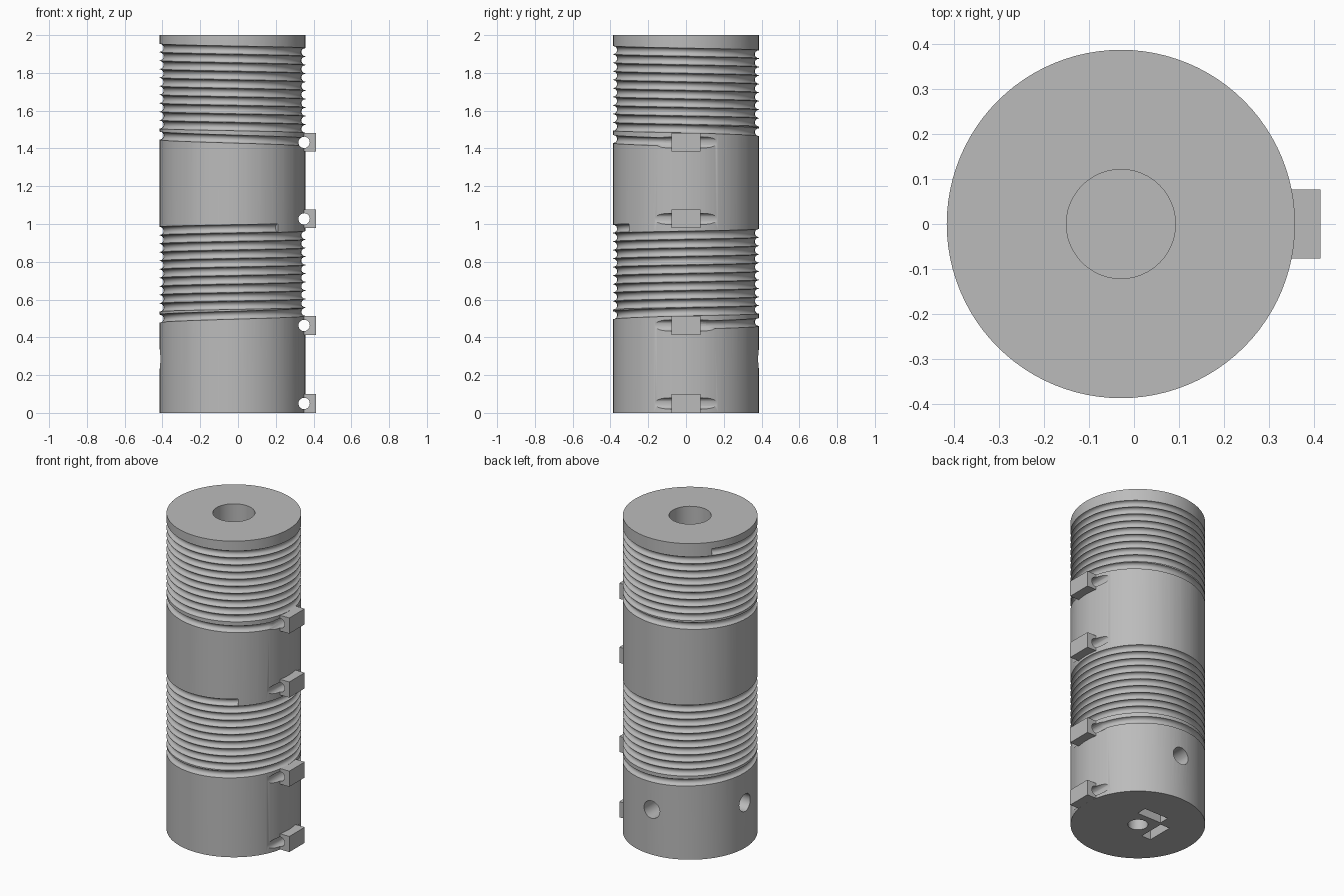
import bpy, bmesh
from math import pi, cos, sin, radians
from mathutils import Matrix, Vector

if "Cube" in bpy.data.objects:
    bpy.data.objects.remove(bpy.data.objects["Cube"])

AXIS_X = -0.029       # drum axis, offset so the whole model is centred
R = 0.386             # drum radius
EYE_Z = (0.05, 0.463, 1.027, 1.432)

grey = bpy.data.materials.new("plain grey")
grey.use_nodes = True
grey.diffuse_color = (0.5, 0.5, 0.5, 1)
grey.node_tree.nodes["Principled BSDF"].inputs["Base Color"].default_value = (0.5, 0.5, 0.5, 1)


def make(name, bm):
    bmesh.ops.recalc_face_normals(bm, faces=bm.faces)
    mesh = bpy.data.meshes.new(name)
    bm.to_mesh(mesh)
    bm.free()
    mesh.materials.append(grey)
    obj = bpy.data.objects.new(name, mesh)
    bpy.context.collection.objects.link(obj)
    return obj


def cylinder(name, radius, start, end, segments=32):
    start, end = Vector(start), Vector(end)
    axis = end - start
    turn = axis.to_track_quat('Z', 'Y').to_matrix().to_4x4()
    bm = bmesh.new()
    bmesh.ops.create_cone(bm, cap_ends=True, segments=segments, radius1=radius, radius2=radius,
                          depth=axis.length, matrix=Matrix.Translation((start + end) / 2) @ turn)
    return make(name, bm)


def box(name, low, high):
    low, high = Vector(low), Vector(high)
    bm = bmesh.new()
    bmesh.ops.create_cube(bm, size=1, matrix=Matrix.Translation((low + high) / 2)
                          @ Matrix.Diagonal((*(high - low), 1)))
    return make(name, bm)


def helix(name, z0, lead, pitch, turns, hand, radius=0.0215, steps=64, sides=14):
    """Round rope following the drum: a steeper first turn, then an even pitch."""
    bm = bmesh.new()
    rings = []
    count = int(turns * steps)
    for i in range(count + 1):
        t = turns * i / count
        a = hand * 2 * pi * t
        z = z0 + lead * min(t, 1) + pitch * max(t - 1, 0)
        ring = []
        for k in range(sides):
            b = 2 * pi * (k + 0.5) / sides
            r = R + radius * cos(b)
            ring.append(bm.verts.new((AXIS_X + r * cos(a), r * sin(a), z + radius * sin(b))))
        rings.append(ring)
    for p, q in zip(rings, rings[1:]):
        for k in range(sides):
            n = (k + 1) % sides
            bm.faces.new((p[k], p[n], q[n], q[k]))
    bm.faces.new(rings[0])
    bm.faces.new(rings[-1])
    return make(name, bm)


def cut(target, cutter, keep=False):
    mod = target.modifiers.new("cut", 'BOOLEAN')
    mod.operation = 'DIFFERENCE'
    mod.solver = 'EXACT'
    mod.object = cutter
    bpy.context.view_layer.objects.active = target
    bpy.ops.object.modifier_apply(modifier=mod.name)
    if not keep:
        bpy.data.objects.remove(cutter)


# Drum body
drum = cylinder("drum", R, (AXIS_X, 0, 0), (AXIS_X, 0, 2), 96)

# Rope grooves, wound in opposite directions
cut(drum, helix("lower_groove_cutter", 0.463, 0.072, 0.0451, 10.857, 1))
cut(drum, helix("upper_groove_cutter", 1.432, 0.072, 0.0451, 10.6, -1))

# Bearing bore in the top and shaft bore in the bottom
cut(drum, cylinder("top_bore_cutter", 0.121, (AXIS_X, 0, 1.7), (AXIS_X, 0, 2.1), 48))
cut(drum, cylinder("shaft_bore_cutter", 0.058, (AXIS_X, 0, -0.1), (AXIS_X, 0, 0.5)))

# Set screw holes with nut slots open at the bottom
screw_z = 0.285
cut(drum, cylinder("back_screw_cutter", 0.055, (AXIS_X, 0, screw_z), (AXIS_X, 0.5, screw_z)))
cut(drum, cylinder("right_screw_cutter", 0.055, (AXIS_X, 0, screw_z), (AXIS_X - 0.5, 0, screw_z)))
cut(drum, box("back_nut_cutter", (AXIS_X - 0.085, 0.1, -0.1), (AXIS_X + 0.085, 0.165, 0.37)))
cut(drum, box("right_nut_cutter", (AXIS_X - 0.165, -0.085, -0.1), (AXIS_X - 0.1, 0.085, 0.37)))

# Rope eyes: small blocks drilled together with the drum edge
parts = [drum]
for i, z in enumerate(EYE_Z):
    block = box(f"rope_eye_{i + 1}", (0.325, -0.077, z - 0.0495), (0.413, 0.077, z + 0.0495))
    drill = cylinder("eye_cutter", 0.03, (0.35, -0.5, z), (0.35, 0.5, z))
    cut(drum, drill, keep=True)
    cut(block, drill)
    parts.append(block)

bpy.ops.object.select_all(action='DESELECT')
for obj in parts:
    obj.select_set(True)
bpy.context.view_layer.objects.active = drum
bpy.ops.object.shade_smooth_by_angle(angle=radians(30))
